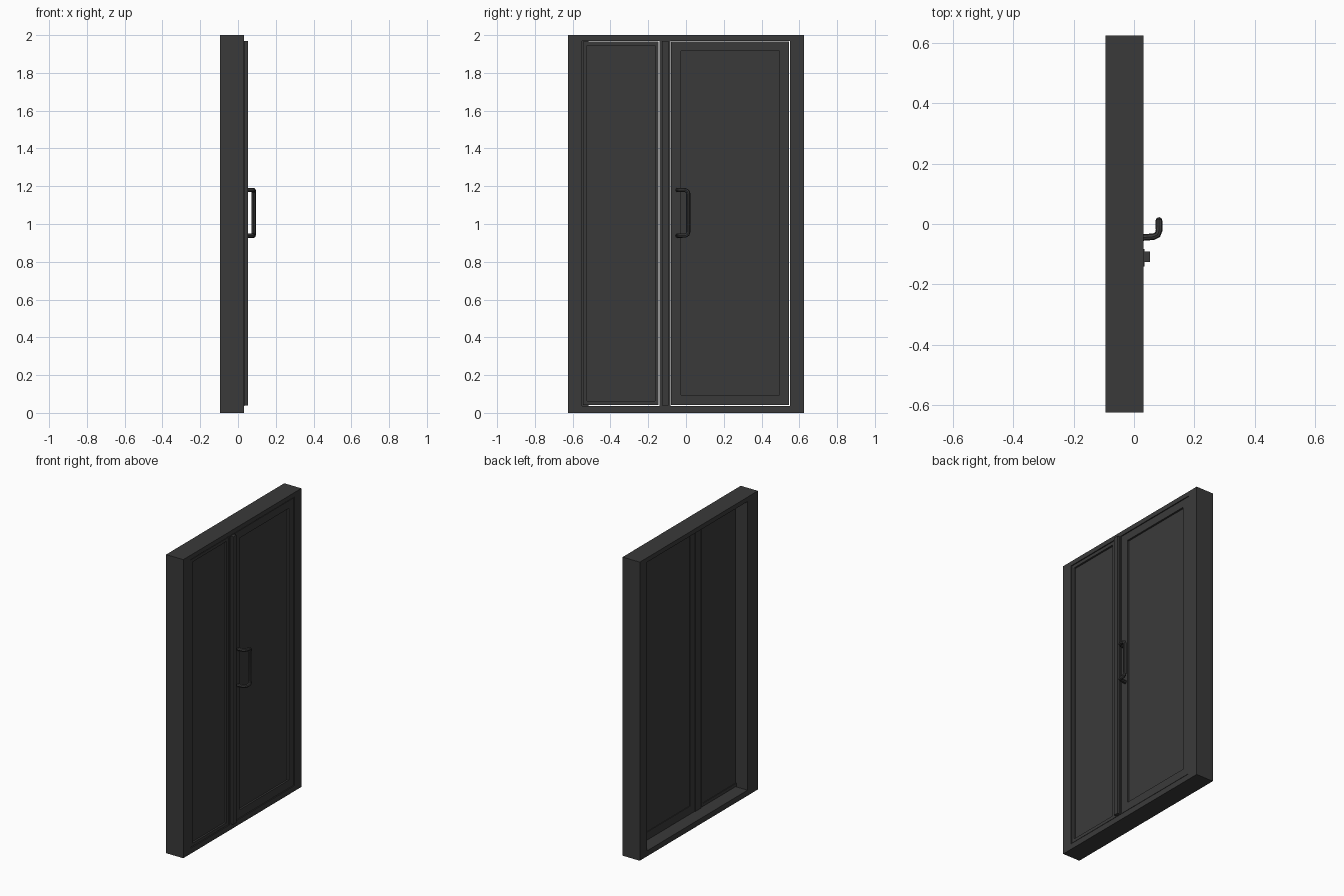
import bpy, bmesh

if "Cube" in bpy.data.objects:
    bpy.data.objects.remove(bpy.data.objects["Cube"])

mat = bpy.data.materials.new("dark_metal")
mat.diffuse_color = (0.042, 0.042, 0.042, 1)
mat.use_nodes = True
mat.node_tree.nodes["Principled BSDF"].inputs["Base Color"].default_value = mat.diffuse_color


def finish(name, bm):
    bmesh.ops.recalc_face_normals(bm, faces=bm.faces)
    me = bpy.data.meshes.new(name)
    bm.to_mesh(me)
    bm.free()
    me.materials.append(mat)
    ob = bpy.data.objects.new(name, me)
    bpy.context.collection.objects.link(ob)
    return ob


def box(name, x, y, z):
    bm = bmesh.new()
    bmesh.ops.create_cube(bm, size=1)
    for v in bm.verts:
        for i, (a, b) in enumerate((x, y, z)):
            v.co[i] = (a + b) / 2 + v.co[i] * (b - a)
    return finish(name, bm)


def ring(name, x, outer, inner):
    """Rectangular frame; outer and inner are (y0, y1, z0, z1)."""
    bm = bmesh.new()

    def loop(px, r):
        y0, y1, z0, z1 = r
        return [bm.verts.new((px, *p)) for p in
                ((y0, z0), (y1, z0), (y1, z1), (y0, z1))]

    loops = [loop(x[0], outer), loop(x[1], outer), loop(x[1], inner), loop(x[0], inner)]
    for k in range(4):
        a, b = loops[k], loops[(k + 1) % 4]
        for i in range(4):
            j = (i + 1) % 4
            bm.faces.new((a[i], a[j], b[j], b[i]))
    return finish(name, bm)


FRONT = 0.032

# Outer door frame, with a stop behind the narrow leaf
ring("door_frame", (-0.095, FRONT), (-0.625, 0.625, 0, 2), (-0.55, 0.55, 0.037, 1.97))
box("hinge_side_stop", (-0.095, -0.008), (-0.551, -0.515), (0.036, 1.971))

# Leaves: raised border and recessed panel
leaves = (
    ("narrow_leaf", (-0.546, -0.145, 0.041, 1.966), (-0.525, -0.165, 0.062, 1.945)),
    ("wide_leaf", (-0.079, 0.546, 0.041, 1.966), (-0.027, 0.495, 0.095, 1.915)),
)
for name, outer, inner in leaves:
    ring(name + "_border", (-0.012, 0.030), outer, inner)
    y0, y1, z0, z1 = inner
    box(name + "_panel", (-0.008, 0.018), (y0 - 0.002, y1 + 0.002), (z0 - 0.002, z1 + 0.002))

# Centre post and its raised cover strip
box("centre_post", (-0.012, 0.035), (-0.141, -0.083), (0.037, 1.97))
box("cover_strip", (0.034, 0.053), (-0.126, -0.092), (0.04, 1.968))

# Pull handle: one swept, faceted tube, symmetric about its mid height
lower = [(0.028, -0.045, 0.938), (0.065, -0.042, 0.938), (0.078, -0.036, 0.938),
         (0.083, -0.022, 0.938), (0.083, -0.003, 0.939), (0.083, 0.008, 0.945),
         (0.083, 0.012, 0.957)]
path = lower + [(x, y, 2.118 - z) for x, y, z in reversed(lower)]
cu = bpy.data.curves.new("pull_handle", "CURVE")
cu.dimensions = "3D"
cu.bevel_depth = 0.011
cu.bevel_resolution = 2
cu.use_fill_caps = True
sp = cu.splines.new("POLY")
sp.points.add(len(path) - 1)
for p, co in zip(sp.points, path):
    p.co = (*co, 1)
cu.materials.append(mat)
handle = bpy.data.objects.new("pull_handle", cu)
bpy.context.collection.objects.link(handle)
bpy.context.view_layer.objects.active = handle
handle.select_set(True)
bpy.ops.object.convert(target="MESH")
bpy.ops.object.shade_smooth_by_angle()
